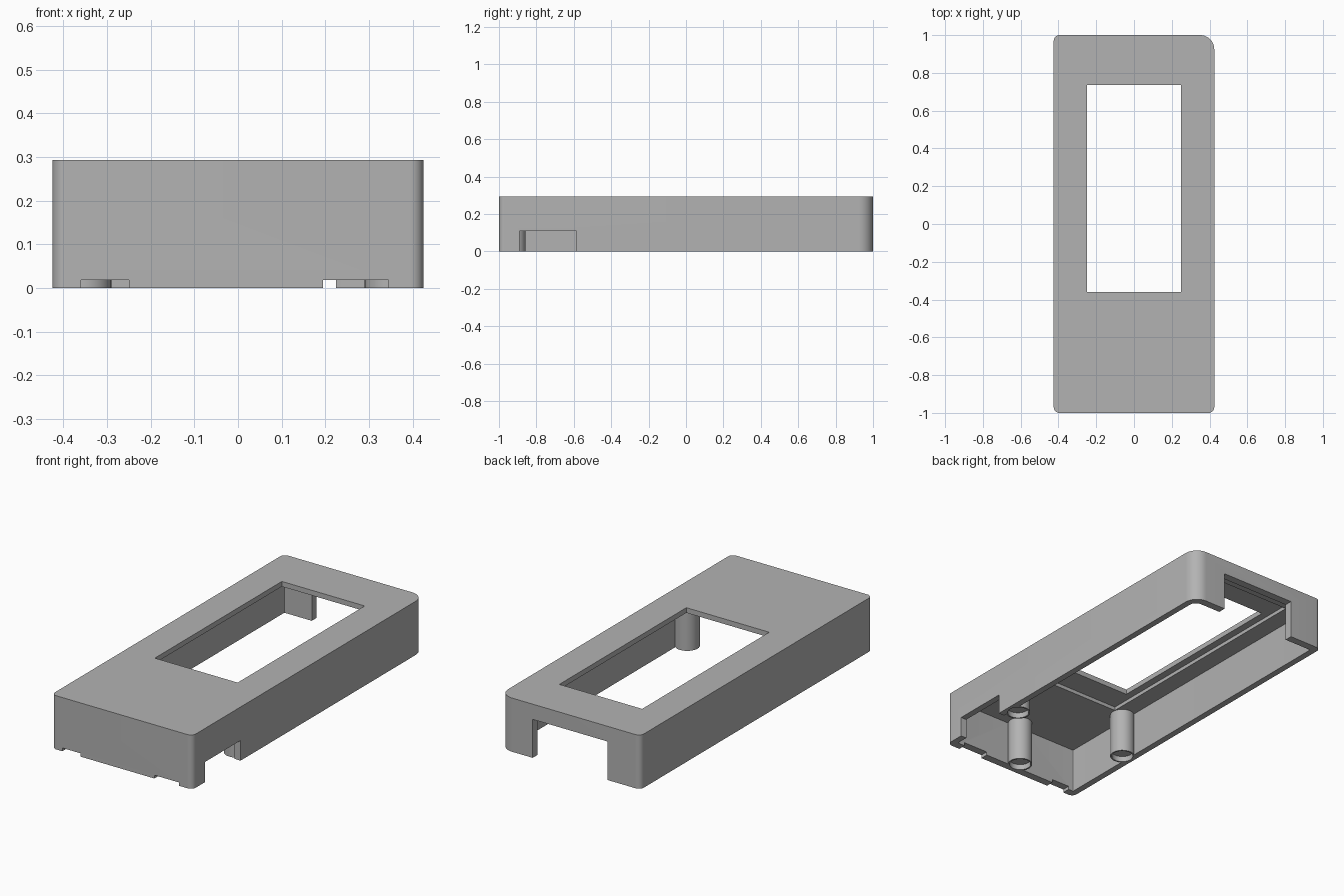
import bpy, bmesh, math

cube = bpy.data.objects.get("Cube")
if cube:
    bpy.data.objects.remove(cube, do_unlink=True)

grey = bpy.data.materials.new("plain_grey")
grey.use_nodes = True
colour = (0.45, 0.45, 0.45, 1)
grey.diffuse_color = colour
grey.node_tree.nodes["Principled BSDF"].inputs["Base Color"].default_value = colour


def prism(name, points, z0, z1):
    """Extrude a flat outline from z0 up to z1."""
    bm = bmesh.new()
    face = bm.faces.new([bm.verts.new((x, y, z0)) for x, y in points])
    top = bmesh.ops.extrude_face_region(bm, geom=[face])["geom"]
    for v in top:
        if isinstance(v, bmesh.types.BMVert):
            v.co.z = z1
    bmesh.ops.recalc_face_normals(bm, faces=bm.faces)
    mesh = bpy.data.meshes.new(name)
    bm.to_mesh(mesh)
    bm.free()
    mesh.materials.append(grey)
    obj = bpy.data.objects.new(name, mesh)
    bpy.context.collection.objects.link(obj)
    return obj


def arc(cx, cy, r, start, sweep, steps):
    return [(cx + r * math.cos(math.radians(start + sweep * i / steps)),
             cy + r * math.sin(math.radians(start + sweep * i / steps)))
            for i in range(steps + 1)]


def rounded(hx, hy, r, r_back):
    """Rectangle outline with one larger back corner."""
    corners = [(1, 1, r_back, 0), (-1, 1, r, 90), (-1, -1, r, 180), (1, -1, r, 270)]
    points = []
    for sx, sy, rad, start in corners:
        points += arc(sx * (hx - rad), sy * (hy - rad), rad, start, 90, 10)
    return points


def box(name, x0, x1, y0, y1, z0, z1):
    return prism(name, [(x0, y0), (x1, y0), (x1, y1), (x0, y1)], z0, z1)


def combine(target, tool, operation):
    """Apply a boolean and remove the helper."""
    tool.hide_render = True
    mod = target.modifiers.new(operation, "BOOLEAN")
    mod.operation = operation
    mod.solver = "EXACT"
    mod.object = tool
    bpy.context.view_layer.objects.active = target
    bpy.ops.object.modifier_apply(modifier=mod.name)
    bpy.data.objects.remove(tool, do_unlink=True)


# Outer shell, open underneath
HEIGHT, CEILING = 0.293, 0.245
case = prism("case_shell", rounded(0.425, 1.0, 0.03, 0.075), 0, HEIGHT)
combine(case, prism("cavity", rounded(0.39, 0.957, 0.004, 0.04), -0.1, CEILING), "DIFFERENCE")

# Three hollow-ended screw posts
posts = [(0, -0.92), (0.353, -0.515), (-0.353, -0.515)]
for x, y in posts:
    ring = arc(x, y, 0.063, 0, 360, 32)[:-1]
    combine(case, prism("screw_post", ring, 0, CEILING + 0.02), "UNION")
for x, y in posts:
    ring = arc(x, y, 0.055, 0, 360, 32)[:-1]
    combine(case, prism("post_hole", ring, -0.1, 0.03), "DIFFERENCE")

# Screen recess in the ceiling, screen window, and wall openings
cuts = [
    ("screen_recess", -0.29, 0.29, -0.5, 0.88, 0.2, 0.265),
    ("screen_window", -0.25, 0.25, -0.36, 0.735, 0.2, 0.4),
    ("back_opening", -0.225, 0.225, 0.9, 1.1, -0.1, 0.21),
    ("side_opening", 0.375, 0.5, -0.89, -0.585, -0.1, 0.11),
    ("front_notch_right", -0.36, -0.25, -1.1, -0.94, -0.1, 0.018),
    ("front_notch_left", 0.195, 0.345, -1.1, -0.94, -0.1, 0.018),
]
for cut in cuts:
    combine(case, box(*cut), "DIFFERENCE")

# Smooth rounded parts, crisp edges
bpy.ops.object.select_all(action="DESELECT")
case.select_set(True)
bpy.context.view_layer.objects.active = case
bpy.ops.object.shade_smooth_by_angle(angle=math.radians(30))
